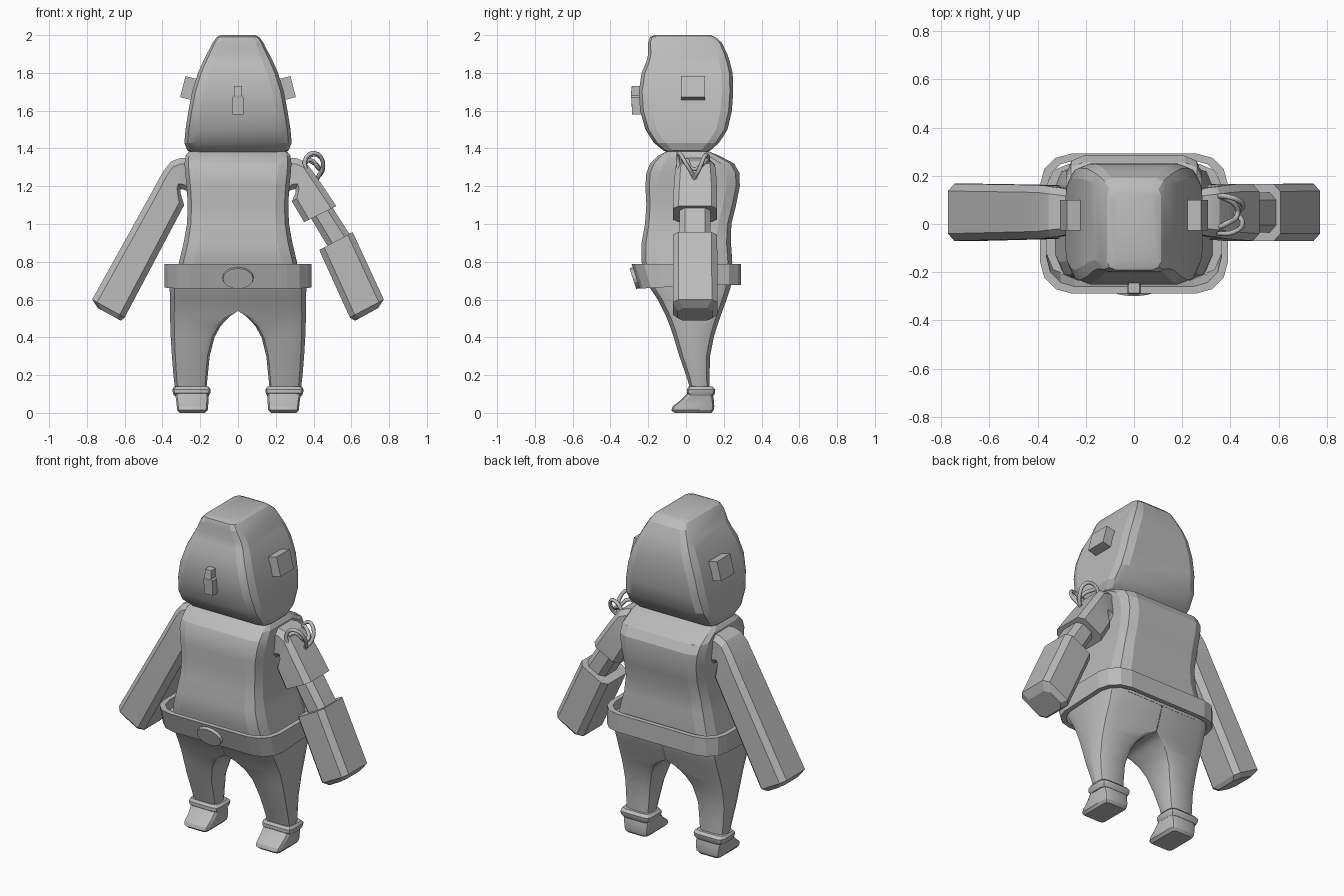
import bpy, bmesh, math
from mathutils import Vector

if "Cube" in bpy.data.objects:
    bpy.data.objects.remove(bpy.data.objects["Cube"])

grey = bpy.data.materials.new("plain grey")
grey.diffuse_color = (0.5, 0.5, 0.5, 1)
grey.use_nodes = True
grey.node_tree.nodes["Principled BSDF"].inputs["Base Color"].default_value = grey.diffuse_color


def finish(name, bm, smooth=None):
    bmesh.ops.recalc_face_normals(bm, faces=bm.faces)
    me = bpy.data.meshes.new(name)
    bm.to_mesh(me)
    bm.free()
    ob = bpy.data.objects.new(name, me)
    bpy.context.collection.objects.link(ob)
    me.materials.append(grey)
    if smooth:
        bpy.ops.object.select_all(action='DESELECT')
        ob.select_set(True)
        bpy.context.view_layer.objects.active = ob
        bpy.ops.object.shade_smooth_by_angle(angle=math.radians(smooth))
    return ob


def mirror(ob):
    m = ob.modifiers.new("mirror", 'MIRROR')
    m.merge_threshold = 0.002
    return ob


def rounded(u0, u1, v0, v1, c0, c1=None, n=3):
    """Rounded rectangle: corner size c0 on the u0 side, c1 on the u1 side."""
    c1 = c0 if c1 is None else c1
    pts = []
    for u, v, c, a in ((u1 - c1, v1 - c1, c1, 0), (u0 + c0, v1 - c0, c0, 90),
                       (u0 + c0, v0 + c0, c0, 180), (u1 - c1, v0 + c1, c1, 270)):
        for i in range(n):
            t = math.radians(a + 90 * i / (n - 1))
            pts.append((u + c * math.cos(t), v + c * math.sin(t)))
    return pts


def loft(rings, closed=False):
    """Skin a list of equal-length rings of 3D points."""
    bm = bmesh.new()
    vs = [[bm.verts.new(p) for p in r] for r in rings]
    n = len(vs[0])
    pairs = list(zip(vs, vs[1:]))
    if closed:
        pairs.append((vs[-1], vs[0]))
    else:
        bm.faces.new(vs[0])
        bm.faces.new(vs[-1])
    for a, b in pairs:
        for i in range(n):
            j = (i + 1) % n
            bm.faces.new((a[i], a[j], b[j], b[i]))
    return bm


def stack(rows):
    """Rows of z, x half width, y front, y back, corner size."""
    return loft([[(x, y, z) for x, y in rounded(-w, w, f, b, c)]
                 for z, w, f, b, c in rows])


def limb(rows, c=0.03):
    """Rows of outer x, z, inner x, z, y front, y back."""
    rings = []
    for ox, oz, ix, iz, f, b in rows:
        o, i = Vector((ox, 0, oz)), Vector((ix, 0, iz))
        w = (o - i).length
        d = (o - i) / w
        rings.append([i + d * u + Vector((0, v, 0))
                      for u, v in rounded(0, w, f, b, min(c, w * .4), n=2)])
    return loft(rings)


def box(name, size, loc, tilt=0):
    bm = bmesh.new()
    bmesh.ops.create_cube(bm, size=1)
    bmesh.ops.scale(bm, vec=size, verts=bm.verts)
    ob = finish(name, bm)
    ob.location = loc
    ob.rotation_euler.y = tilt
    return ob


# Head
finish("head", stack([
    (1.375, .24, -.09, .10, .04), (1.39, .268, -.12, .13, .05),
    (1.43, .284, -.17, .175, .06), (1.5, .278, -.215, .22, .06),
    (1.6, .262, -.243, .243, .06), (1.7, .243, -.25, .25, .06),
    (1.8, .212, -.235, .247, .06), (1.86, .185, -.21, .232, .055),
    (1.9, .165, -.2, .218, .05), (1.96, .134, -.2, .19, .04),
    (1.99, .112, -.19, .155, .035), (2.0, .09, -.165, .13, .03)]), 20)

# Nose, tapering to the top
finish("nose", stack([(1.58, .03, -.285, -.2, .003), (1.67, .03, -.29, -.2, .003),
                      (1.68, .022, -.292, -.2, .003), (1.73, .022, -.287, -.2, .003)]))

# Ears
for s in (-1, 1):
    box("ear", (.06, .127, .115), (s * .263, .036, 1.72), -s * math.radians(14))

# Torso
finish("torso", stack([
    (.68, .335, -.2, .24, .09), (.8, .312, -.235, .245, .08),
    (.9, .288, -.235, .238, .08), (1.0, .27, -.217, .24, .07),
    (1.1, .266, -.21, .265, .07), (1.2, .272, -.215, .285, .07),
    (1.27, .28, -.21, .283, .07), (1.32, .283, -.19, .255, .07),
    (1.36, .278, -.15, .18, .06), (1.385, .26, -.10, .12, .04)]), 20)

# Trousers: one leg skinned up to the waist, then mirrored
rows = []
for z, i, o, f, b, ci in ((.12, .168, .332, .025, .125, .03), (.2, .16, .342, 0, .125, .035),
                          (.3, .15, .35, -.035, .127, .04), (.4, .125, .356, -.065, .147, .04),
                          (.46, .092, .358, -.085, .165, .035), (.51, .045, .36, -.105, .182, .02),
                          (.54, 0, .36, -.12, .193, .001), (.6, 0, .36, -.15, .215, .001),
                          (.66, 0, .362, -.19, .235, .001), (.73, 0, .362, -.215, .248, .001)):
    rows.append([(x, y, z) for x, y in rounded(i, o, f, b, ci, min(.045 + z * .06, (b - f) * .45))])
bm = loft(rows)
inner = [f for f in bm.faces if all(abs(v.co.x) < .0015 for v in f.verts)]
bmesh.ops.delete(bm, geom=inner, context='FACES')
mirror(finish("trousers", bm, 25))

# Boots and cuffs
for name, spec in (
        ("boot", ((0, .175, .31, -.06, .135, .02), (.015, .16, .322, -.078, .147, .03),
                  (.035, .158, .324, -.07, .15, .03), (.07, .156, .328, -.025, .147, .03),
                  (.11, .155, .335, .012, .14, .03))),
        ("boot_cuff", ((.09, .155, .337, .015, .145, .03), (.105, .147, .345, .004, .153, .03),
                       (.125, .145, .347, .005, .155, .03), (.14, .157, .338, .015, .14, .03)))):
    mirror(finish(name, loft([[(x, y, z) for x, y in rounded(i, o, f, b, c)]
                              for z, i, o, f, b, c in spec]), 25))

# Belt: a band whose front leans outward at the top
def belt_ring(inset, top):
    pts = []
    for x, y in rounded(-.39 + inset, .39 - inset, -.28 + inset, .292 - inset, .13 - inset / 2, n=4):
        k = min(1, max(0, (.1 - y) / .38))
        pts.append((x, y - .008 * k, .787) if top else (x, y + .035 * k, .678 - .02 * k))
    return pts

finish("belt", loft([belt_ring(0, 0), belt_ring(0, 1), belt_ring(.028, 1),
                     belt_ring(.028, 0)], closed=True))

# Oval buckle
bm = bmesh.new()
bmesh.ops.create_cone(bm, cap_ends=True, segments=16, radius1=.085, radius2=.08, depth=.03)
bmesh.ops.scale(bm, vec=(1, .71, 1), verts=bm.verts)
ob = finish("buckle", bm)
ob.location = (0, -.267, .715)
ob.rotation_euler.x = math.radians(108)

# Whole arm, shoulder to hand
shoulder = [(.25, 1.35, .25, 1.15, -.04, .14), (.31, 1.348, .28, 1.18, -.05, .15),
            (.355, 1.33, .305, 1.185, -.055, .155), (.395, 1.28, .305, 1.165, -.06, .16)]
ob = finish("arm", limb(shoulder + [
    (.45, 1.18, .285, 1.1, -.062, .162), (.772, .60, .60, .505, -.07, .167),
    (.742, .555, .62, .488, -.045, .14)]), 20)
ob.scale.x = -1

# Short sleeve, slim forearm and heavy cylinder-like sleeve end on the other arm
finish("sleeve", limb(shoulder + [
    (.45, 1.2, .285, 1.12, -.065, .165), (.52, 1.095, .35, 1.01, -.07, .165)]), 20)
finish("forearm", limb([(.46, 1.15, .35, 1.09, -.035, .13),
                        (.62, .9, .5, .84, -.035, .13)]), 20)
finish("forearm_guard", limb([
    (.607, .957, .43, .862, -.07, .165), (.772, .60, .592, .505, -.07, .167),
    (.742, .555, .62, .488, -.045, .14)]), 20)

# Shoulder cables
for pts in (((.36, -.04, 1.27), (.36, -.04, 1.35), (.41, -.035, 1.375), (.45, 0, 1.32), (.42, .05, 1.24)),
            ((.34, .11, 1.29), (.38, .115, 1.36), (.43, .1, 1.36), (.45, .07, 1.29), (.42, .04, 1.24)),
            ((.34, -.02, 1.30), (.38, 0, 1.34), (.43, .04, 1.29), (.42, .08, 1.31), (.37, .11, 1.34))):
    cu = bpy.data.curves.new("cable", 'CURVE')
    cu.dimensions = '3D'
    cu.bevel_depth = .011
    cu.bevel_resolution = 1
    cu.resolution_u = 4
    sp = cu.splines.new('BEZIER')
    sp.bezier_points.add(len(pts) - 1)
    for bp, p in zip(sp.bezier_points, pts):
        bp.co = p
        bp.handle_left_type = bp.handle_right_type = 'AUTO'
    cu.materials.append(grey)
    bpy.context.collection.objects.link(bpy.data.objects.new("cable", cu))
